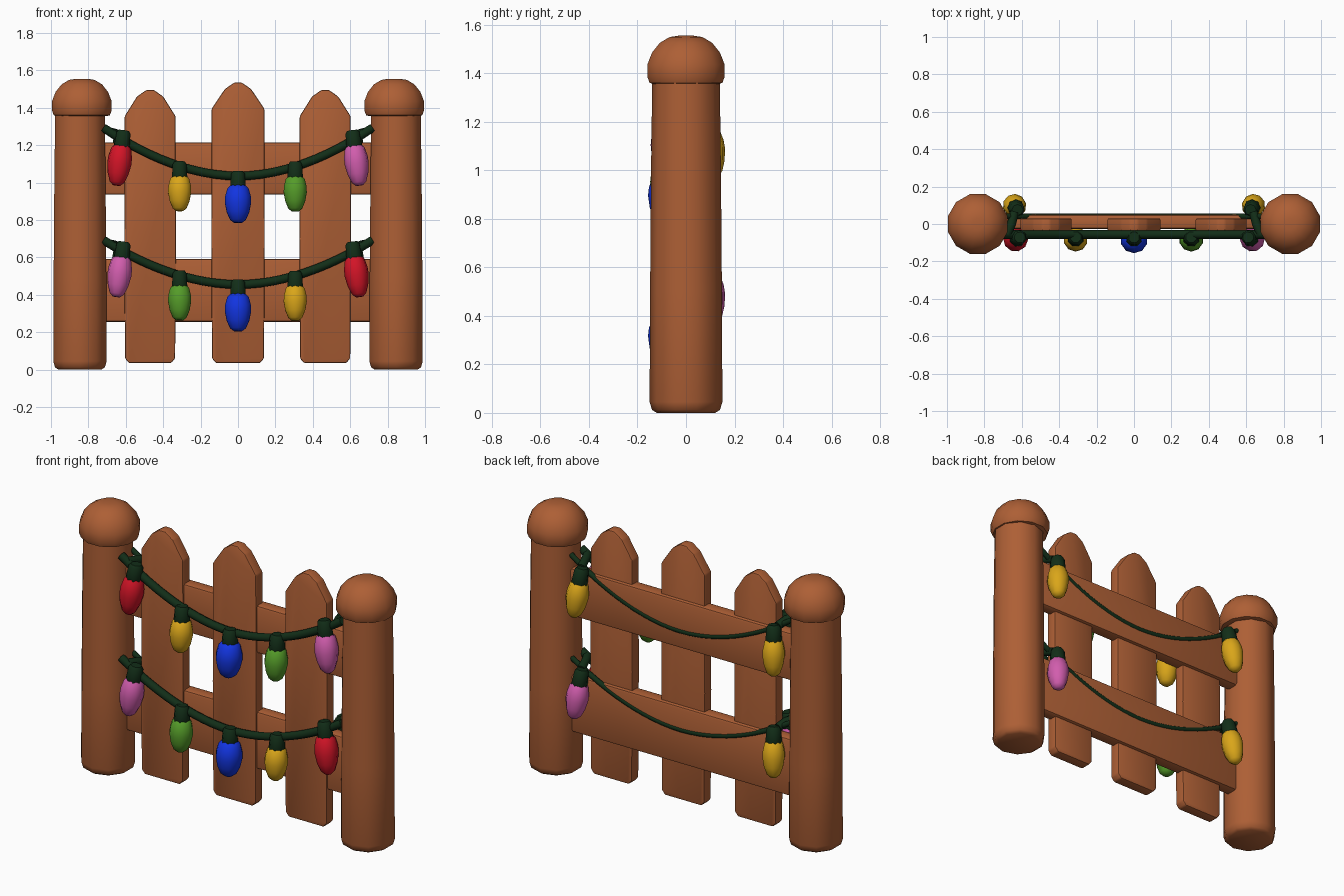
import bpy, bmesh, math
from mathutils import Vector

if "Cube" in bpy.data.objects:
    bpy.data.objects.remove(bpy.data.objects["Cube"])


def material(name, rgb):
    m = bpy.data.materials.new(name)
    m.diffuse_color = (*rgb, 1)
    m.use_nodes = True
    m.node_tree.nodes["Principled BSDF"].inputs["Base Color"].default_value = m.diffuse_color
    return m


WOOD = material("brown wood", (0.42, 0.115, 0.036))
WIRE = material("dark green wire", (0.006, 0.027, 0.009))
RED = material("red", (0.65, 0.007, 0.02))
YELLOW = material("yellow", (0.70, 0.38, 0.01))
BLUE = material("blue", (0.006, 0.035, 0.75))
GREEN = material("green", (0.09, 0.33, 0.022))
PINK = material("pink", (0.64, 0.11, 0.42))


def finish(bm, name, mat, angle=50):
    """Turn a bmesh into a smooth-shaded object."""
    bmesh.ops.recalc_face_normals(bm, faces=bm.faces)
    mesh = bpy.data.meshes.new(name)
    bm.to_mesh(mesh)
    bm.free()
    ob = bpy.data.objects.new(name, mesh)
    bpy.context.collection.objects.link(ob)
    mesh.materials.append(mat)
    bpy.ops.object.select_all(action='DESELECT')
    ob.select_set(True)
    bpy.context.view_layer.objects.active = ob
    bpy.ops.object.shade_smooth_by_angle(angle=math.radians(angle))
    return ob


def lathe(name, profile, origin, axis, mat, sides=12):
    """Spin (radius, height) points around an axis, closing both ends."""
    bm = bmesh.new()
    turn = Vector((0, 0, 1)).rotation_difference(Vector(axis))
    rings = []
    for r, h in profile:
        ring = []
        for i in range(sides):
            a = math.tau * (i + 0.5) / sides
            p = Vector((r * math.cos(a), r * math.sin(a), h))
            ring.append(bm.verts.new(Vector(origin) + turn @ p))
        rings.append(ring)
    for low, high in zip(rings, rings[1:]):
        for i in range(sides):
            j = (i + 1) % sides
            bm.faces.new((low[i], low[j], high[j], high[i]))
    bm.faces.new(rings[0])
    bm.faces.new(rings[-1])
    return finish(bm, name, mat)


def plank(name, outline, y0, y1, bevel):
    """Extrude an (x, z) outline from y0 to y1 and round its edges."""
    bm = bmesh.new()
    face = bm.faces.new([bm.verts.new((x, y0, z)) for x, z in outline])
    out = bmesh.ops.extrude_face_region(bm, geom=[face])
    for v in out["geom"]:
        if isinstance(v, bmesh.types.BMVert):
            v.co.y = y1
    bmesh.ops.bevel(bm, geom=list(bm.edges), offset=bevel, segments=2,
                    affect='EDGES', profile=0.5)
    return finish(bm, name, WOOD, 40)


def rope(name, points, radius, sides=8):
    """Sweep a round wire through points."""
    cu = bpy.data.curves.new(name, 'CURVE')
    cu.dimensions = '3D'
    cu.bevel_depth = radius
    cu.bevel_resolution = sides // 4
    cu.use_fill_caps = True
    sp = cu.splines.new('POLY')
    sp.points.add(len(points) - 1)
    for p, co in zip(sp.points, points):
        p.co = (*co, 1)
    sp.use_smooth = True
    cu.materials.append(WIRE)
    ob = bpy.data.objects.new(name, cu)
    bpy.context.collection.objects.link(ob)


def bulb(name, top, tip, radius, mat):
    """Egg-shaped bulb hanging from a dark socket."""
    top, tip = Vector(top), Vector(tip)
    axis = tip - top
    n = axis.length
    shape = [(0.5, 0.0), (0.82, 0.12), (0.98, 0.32), (1.0, 0.48),
             (0.86, 0.72), (0.6, 0.92), (0.3, 1.0)]
    lathe(name, [(radius * r, n * h) for r, h in shape], top, axis, mat, 10)
    lathe(name + "_socket", [(0.03, -0.07), (0.04, -0.055), (0.045, 0.02),
                             (0.04, 0.03)], top, axis, WIRE, 8)


# Round posts with domed caps
post = [(0.12, 0.0), (0.14, 0.012), (0.15, 0.045), (0.148, 0.5),
        (0.144, 1.0), (0.139, 1.39)]
cap = [(0.135, 1.355), (0.155, 1.36), (0.165, 1.385), (0.165, 1.435),
       (0.145, 1.485), (0.112, 1.525), (0.07, 1.549), (0.03, 1.555)]
for side, s in (("left", -1), ("right", 1)):
    lathe(side + "_post", post, (s * 0.845, 0, 0), (0, 0, 1), WOOD, 10)
    lathe(side + "_post_cap", cap, (s * 0.835, 0, 0), (0, 0, 1), WOOD, 12)

# Pointed pickets
for name, x, w, tip in (("left", -0.47, 0.138, 1.495), ("middle", 0, 0.143, 1.535),
                        ("right", 0.466, 0.138, 1.495)):
    half = [(w - 0.025, 0.035), (w - 0.004, 0.06), (w, 0.7),
            (w - 0.002, tip - 0.14), (0.07, tip - 0.035), (0.02, tip)]
    outline = [(x + a, z) for a, z in half] + [(x - a, z) for a, z in half[::-1]]
    plank(name + "_picket", outline, -0.036, 0.03, 0.008)

# Cross rails
for name, z0, z1 in (("lower", 0.255, 0.592), ("upper", 0.935, 1.215)):
    plank(name + "_rail", [(-0.73, z0), (0.73, z0), (0.73, z1), (-0.73, z1)],
          -0.026, 0.05, 0.014)

# Two light strings draped across the front and around the back
strings = (("upper", 1.035, 0.245, (RED, YELLOW, BLUE, GREEN, PINK), (YELLOW, YELLOW)),
           ("lower", 0.455, 0.225, (PINK, GREEN, BLUE, YELLOW, RED), (YELLOW, PINK)))
for name, low, rise, front, back in strings:
    def sag(x):
        return low + rise * (abs(x) / 0.7) ** 1.9

    xs = [-0.72 + 1.44 * i / 24 for i in range(25)]
    rope(name + "_front_wire", [(x, -0.056, sag(x)) for x in xs], 0.023)
    rope(name + "_back_wire", [(x, 0.041, sag(x)) for x in xs], 0.015)
    for s in (-1, 1):
        z = sag(0.66)
        rope(name + "_end_wrap", [(s * 0.68, -0.056, z + 0.015), (s * 0.655, 0, z + 0.01),
                                  (s * 0.64, 0.06, z - 0.01)], 0.024)

    # Front bulbs, the outer ones leaning outward
    for x, mat in zip((-0.62, -0.312, 0, 0.306, 0.62), front):
        outer, mid = abs(x) > 0.5, x == 0
        lean = math.copysign(0.03, x) if outer else 0
        top = sag(x) - (0.02 if outer else 0.045)
        length = 0.225 if outer else 0.205 if mid else 0.195
        bulb(name + "_front_bulb", (x, -0.076, top),
             (x + lean, -0.09, top - length), 0.074 if mid else 0.065, mat)

    # Back bulbs at both ends
    for s, mat in zip((-1, 1), back):
        top = sag(0.62) - 0.045
        bulb(name + "_back_bulb", (s * 0.63, 0.085, top),
             (s * 0.65, 0.115, top - 0.21), 0.062, mat)
